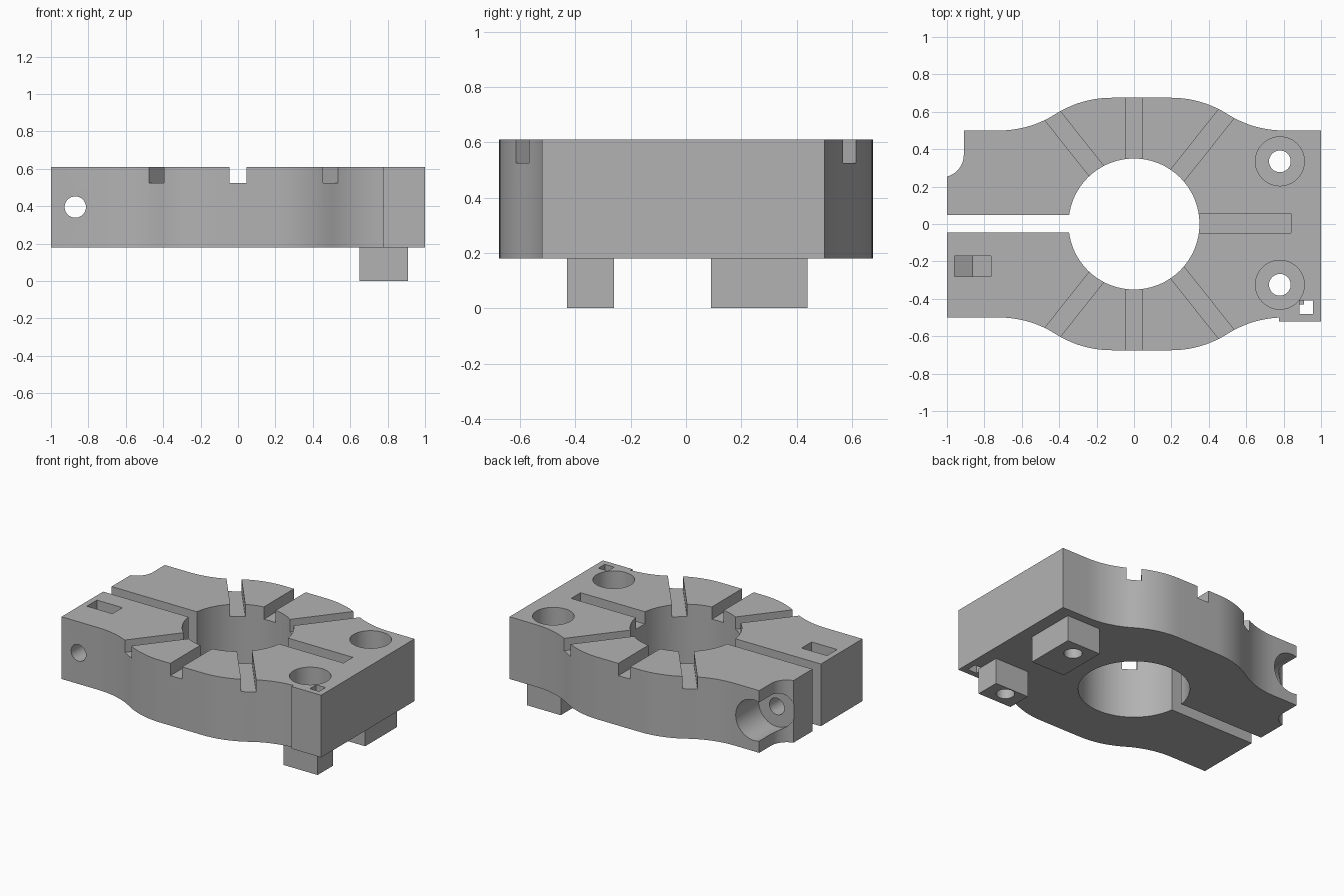
import bpy, bmesh, math
from mathutils import Matrix, Vector

if "Cube" in bpy.data.objects:
    bpy.data.objects.remove(bpy.data.objects["Cube"], do_unlink=True)

BOTTOM, TOP, SLOT_FLOOR = 0.18, 0.61, 0.525
MID = (BOTTOM + TOP) / 2

grey = bpy.data.materials.new("plain_grey")
grey.use_nodes = True
colour = (0.45, 0.45, 0.45, 1)
grey.diffuse_color = colour
grey.node_tree.nodes["Principled BSDF"].inputs["Base Color"].default_value = colour


def add_object(name, bm):
    bmesh.ops.recalc_face_normals(bm, faces=bm.faces)
    mesh = bpy.data.meshes.new(name)
    bm.to_mesh(mesh)
    bm.free()
    mesh.materials.append(grey)
    obj = bpy.data.objects.new(name, mesh)
    bpy.context.collection.objects.link(obj)
    return obj


def prism(name, points, z0, z1):
    bm = bmesh.new()
    face = bm.faces.new([bm.verts.new((x, y, z0)) for x, y in points])
    new = bmesh.ops.extrude_face_region(bm, geom=[face])["geom"]
    bmesh.ops.translate(bm, vec=(0, 0, z1 - z0),
                        verts=[v for v in new if isinstance(v, bmesh.types.BMVert)])
    return add_object(name, bm)


def box(name, x, y, z):
    return prism(name, [(x[0], y[0]), (x[1], y[0]), (x[1], y[1]), (x[0], y[1])], *z)


def cylinder(name, x, y, r, z0, z1, sides=48):
    return prism(name, [(x + r * math.cos(math.tau * i / sides),
                         y + r * math.sin(math.tau * i / sides))
                        for i in range(sides)], z0, z1)


def along_y(name, x, z, r, y0, y1, sides=48):
    # upright prism tipped over so that its axis runs along y
    obj = cylinder(name, x, -z, r, y0, y1, sides)
    obj.data.transform(Matrix(((1, 0, 0, 0), (0, 0, 1, 0), (0, -1, 0, 0), (0, 0, 0, 1))))
    return obj


def cut(target, cutter):
    cutter.hide_render = True
    mod = target.modifiers.new("cut", 'BOOLEAN')
    mod.operation, mod.solver, mod.object = 'DIFFERENCE', 'EXACT', cutter
    bpy.context.view_layer.objects.active = target
    bpy.ops.object.modifier_apply(modifier=mod.name)
    bpy.data.objects.remove(cutter, do_unlink=True)


# Clamp outline: flat ends, S-curves and a wide middle
def s_curve(steps=10):
    theta = 2 * math.atan2(0.175, 0.6)
    radius = 0.3 / math.sin(theta)
    rise = [(radius * math.sin(theta * i / steps),
             radius * (1 - math.cos(theta * i / steps))) for i in range(steps + 1)]
    return rise + [(0.6 - x, 0.175 - y) for x, y in reversed(rise[:-1])]


left = [(-0.72 + x, 0.5 + y) for x, y in s_curve()]
right = [(0.08 - x, y) for x, y in reversed(left)]
edge = left + right
lower = [(x, -y) for x, y in edge if x < 0.77]
outline = ([(-1, -0.5)] + lower + [(0.775, -0.5), (0.775, -0.52), (1, -0.52), (1, 0.5)]
           + edge[::-1] + [(-1, 0.5)])
body = prism("clamp_body", outline, BOTTOM, TOP)

# Central bore and clamping slit
cut(body, cylinder("bore", 0, 0, 0.35, 0, 1, 96))
cut(body, box("slit", (-1.2, -0.1), (-0.045, 0.047), (0, 1)))

# Shallow grooves around the bore
cut(body, box("cross_groove", (-0.045, 0.045), (-1, 1), (SLOT_FLOOR, 1)))
cut(body, box("blind_groove", (0.1, 0.84), (-0.048, 0.055), (SLOT_FLOOR, 1)))
for degrees in (51.5, 128.5, 231.5, 308.5):
    groove = box("slant_groove", (0.22, 1.1), (-0.047, 0.047), (SLOT_FLOOR, 1))
    groove.data.transform(Matrix.Translation(Vector((0.025, 0, 0)))
                          @ Matrix.Rotation(math.radians(degrees), 4, 'Z'))
    cut(body, groove)

# Clamp screw: through hole, head recess and hexagonal nut pocket
cut(body, along_y("screw_hole", -0.87, 0.395, 0.057, -1, 1, 32))
cut(body, along_y("head_recess", -0.87, 0.395, 0.14, 0.25, 1))
hexagon = [(-0.96, TOP + 0.1), (-0.96, 0.338), (-0.8625, 0.282), (-0.765, 0.338),
           (-0.765, TOP + 0.1)]
pocket = prism("nut_pocket", [(x, -z) for x, z in hexagon], -0.28, -0.17)
pocket.data.transform(Matrix(((1, 0, 0, 0), (0, 0, 1, 0), (0, -1, 0, 0), (0, 0, 0, 1))))
cut(body, pocket)

# Rounded corner notch beside the screw head
arc = [(-1.03 + 0.12 * math.cos(a), 0.37 + 0.12 * math.sin(a))
       for a in (-math.pi / 2 * i / 14 for i in range(15))]
cut(body, prism("corner_notch", [(-1.2, 0.7), (-0.91, 0.7)] + arc + [(-1.2, 0.25)], 0, 1))

# Small square hole in the front corner
cut(body, box("square_hole", (0.885, 0.957), (-0.48, -0.41), (0, 1)))

# Mounting holes with counterbores, and the feet below them
parts = [body]
for name, y, span in (("front_foot", -0.325, (-0.43, -0.26)),
                      ("back_foot", 0.335, (0.09, 0.44))):
    foot = box(name, (0.65, 0.91), span, (0, BOTTOM))
    parts.append(foot)
    cut(body, cylinder("counterbore", 0.78, y, 0.131, 0.3, 1))
    for part in (body, foot):
        cut(part, cylinder("mounting_hole", 0.78, y, 0.058, -1, 1, 32))

# Smooth curved walls with crisp edges
bpy.ops.object.select_all(action='DESELECT')
for part in parts:
    part.select_set(True)
bpy.context.view_layer.objects.active = body
bpy.ops.object.shade_smooth_by_angle(angle=math.radians(30))
